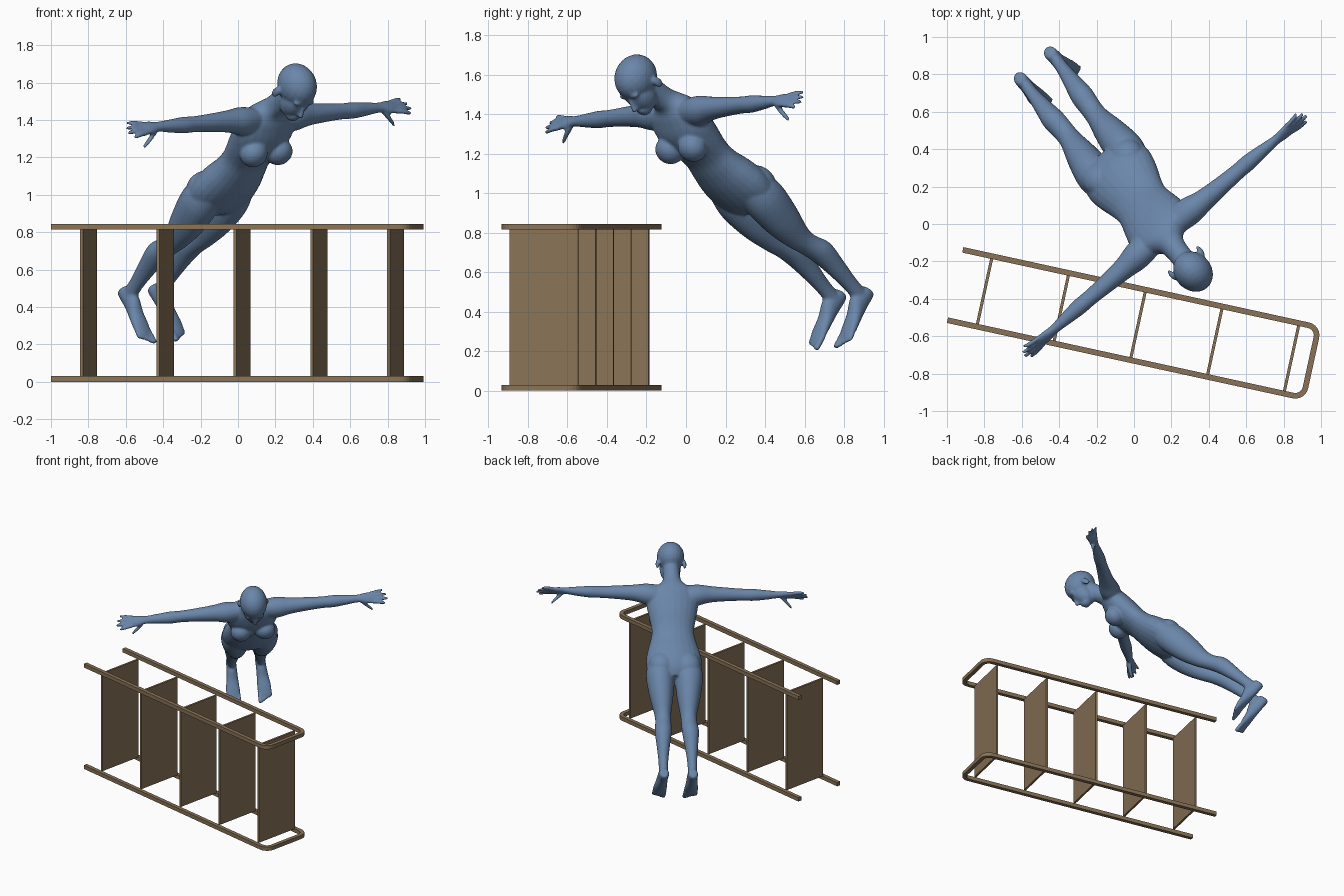
import bpy, bmesh, math
from mathutils import Vector, Matrix

cube = bpy.data.objects.get("Cube")
if cube:
    bpy.data.objects.remove(cube)


def material(name, rgb):
    m = bpy.data.materials.new(name)
    m.use_nodes = True
    m.diffuse_color = (*rgb, 1)
    m.node_tree.nodes["Principled BSDF"].inputs["Base Color"].default_value = (*rgb, 1)
    return m


blue = material("slate blue", (0.145, 0.24, 0.40))
wood = material("brown wood", (0.25, 0.17, 0.095))


def finish(bm, name, mat):
    bmesh.ops.recalc_face_normals(bm, faces=bm.faces)
    me = bpy.data.meshes.new(name)
    bm.to_mesh(me)
    bm.free()
    me.materials.append(mat)
    ob = bpy.data.objects.new(name, me)
    bpy.context.collection.objects.link(ob)
    return ob


# ---------- rack: two U-shaped rails joined by upright boards ----------
TURN = math.radians(-12.3)
LEFT, RIGHT, FRONT, BACK = -0.865, 1.097, -0.73, -0.315
R, W, TOP = 0.07, 0.03, 0.845


def rail(name, z):
    bm = bmesh.new()
    path = [(LEFT, BACK - R, 90)]
    path += [(RIGHT - R, BACK - R, a) for a in range(90, -1, -15)]
    path += [(RIGHT - R, FRONT + R, a) for a in range(0, -91, -15)]
    path += [(LEFT, FRONT + R, -90)]
    pairs = []
    for x, y, a in path:
        n = Vector((math.cos(math.radians(a)), math.sin(math.radians(a)), 0))
        c = Vector((x, y, z))
        pairs.append([bm.verts.new(c + n * r) for r in (R, R - W)])
    for (a, b), (c, d) in zip(pairs, pairs[1:]):
        bm.faces.new((a, b, d, c))
    top = bmesh.ops.extrude_face_region(bm, geom=bm.faces[:])["geom"]
    bmesh.ops.translate(bm, vec=(0, 0, W),
                        verts=[g for g in top if isinstance(g, bmesh.types.BMVert)])
    finish(bm, name, wood).rotation_euler.z = TURN


rail("lower_rail", 0)
rail("upper_rail", TOP - W)

for i in range(5):
    bm = bmesh.new()
    bmesh.ops.create_cube(bm, size=1)
    bmesh.ops.scale(bm, vec=(0.016, BACK - FRONT - 2 * W, TOP - 2 * W), verts=bm.verts)
    bmesh.ops.translate(bm, vec=(-0.704 + 0.42 * i, (BACK + FRONT) / 2, TOP / 2), verts=bm.verts)
    finish(bm, f"board_{i + 1}", wood).rotation_euler.z = TURN


# ---------- figure: overlapping lofts and ellipsoids fused by a remesh ----------
body = bmesh.new()


def smooth_rows(rows, steps=4):
    """Catmull-Rom interpolation between section rows."""
    out = []
    for i in range(len(rows) - 1):
        quad = [rows[max(i - 1, 0)], rows[i], rows[i + 1], rows[min(i + 2, len(rows) - 1)]]
        for s in range(steps):
            t = s / steps
            out.append([b + 0.5 * t * (c - a + t * (2 * a - 5 * b + 4 * c - d
                        + t * (3 * (b - c) + d - a))) for a, b, c, d in zip(*quad)])
    return out + [rows[-1]]


def loft(axis, rows, side=1, n=24):
    """Rows: position on axis, two centre coordinates, two half widths."""
    others = [k for k in range(3) if k != axis]
    rings = []
    for pos, c1, c2, r1, r2 in smooth_rows(rows):
        ring = []
        for k in range(n):
            a = 2 * math.pi * k / n
            p = Vector()
            p[axis] = pos
            p[others[0]] = c1 + r1 * math.cos(a)
            p[others[1]] = c2 + r2 * math.sin(a)
            p.x *= side
            ring.append(body.verts.new(p))
        rings.append(ring)
    for a, b in zip(rings, rings[1:]):
        for k in range(n):
            body.faces.new((a[k], a[k - 1], b[k - 1], b[k]))
    body.faces.new(rings[0])
    body.faces.new(rings[-1])


def ball(c, r, tilt=0):
    m = Matrix.Translation(c) @ Matrix.Rotation(tilt, 4, 'X') @ Matrix.Diagonal((*r, 1))
    bmesh.ops.create_uvsphere(body, u_segments=20, v_segments=12, radius=1, matrix=m)


def digit(axis, points, r, side):
    """A finger or toe through a few points, narrowing at the tip."""
    rows = [(*p, r, r) for p in points[:-1]] + [(*points[-1], r * 0.75, r * 0.75)]
    loft(axis, rows, side, 10)


# torso and neck
loft(2, [(0.73, 0, -0.03, 0.12, 0.08), (0.79, 0, -0.03, 0.19, 0.11),
         (0.87, 0, -0.03, 0.205, 0.12), (0.96, 0, -0.035, 0.19, 0.115),
         (1.05, 0, -0.04, 0.165, 0.10), (1.13, 0, -0.035, 0.155, 0.095),
         (1.24, 0, -0.03, 0.175, 0.11), (1.34, 0, -0.02, 0.19, 0.11),
         (1.42, 0, 0, 0.17, 0.09), (1.47, 0, 0.01, 0.10, 0.07),
         (1.52, 0, 0, 0.065, 0.064), (1.64, 0, -0.02, 0.06, 0.065)])

# head and face
ball((0, -0.03, 1.715), (0.1, 0.122, 0.11))
ball((0, -0.08, 1.64), (0.077, 0.075, 0.10))
ball((0, -0.115, 1.575), (0.043, 0.04, 0.035))
ball((0, -0.155, 1.64), (0.011, 0.018, 0.036), -0.35)
ball((0, -0.165, 1.622), (0.017, 0.018, 0.012))
ball((0, -0.148, 1.588), (0.026, 0.012, 0.011))

for s in (1, -1):
    # brow, eye and ear
    ball((s * 0.035, -0.132, 1.692), (0.035, 0.02, 0.012))
    ball((s * 0.036, -0.128, 1.665), (0.017, 0.017, 0.012))
    ball((s * 0.1, -0.015, 1.65), (0.013, 0.024, 0.036), 0.2)
    # chest and seat
    ball((s * 0.088, -0.125, 1.265), (0.076, 0.068, 0.075))
    ball((s * 0.095, 0.012, 0.83), (0.095, 0.082, 0.10))

    # leg
    loft(2, [(0.88, 0.10, -0.03, 0.085, 0.09), (0.76, 0.105, -0.03, 0.103, 0.112),
             (0.6, 0.10, -0.035, 0.087, 0.10), (0.46, 0.095, -0.035, 0.062, 0.07),
             (0.39, 0.095, -0.022, 0.058, 0.06), (0.3, 0.10, 0.003, 0.062, 0.064),
             (0.18, 0.103, 0.002, 0.048, 0.052), (0.05, 0.106, -0.005, 0.035, 0.041),
             (-0.05, 0.106, -0.012, 0.035, 0.045)], s)
    # foot and toes
    loft(1, [(0.048, 0.106, -0.06, 0.022, 0.025), (0.03, 0.106, -0.05, 0.036, 0.043),
             (-0.05, 0.108, -0.042, 0.038, 0.053), (-0.13, 0.112, -0.06, 0.045, 0.036),
             (-0.2, 0.115, -0.07, 0.052, 0.026), (-0.26, 0.115, -0.08, 0.046, 0.015)], s)
    for i in range(5):
        x = 0.077 + i * 0.02
        length = 0.308 - 0.011 * i
        digit(1, [(-0.22, x, -0.076), (0.01 - length, x, -0.081), (-length, x, -0.083)],
              0.015 if i == 0 else 0.011, s)

    # arm and palm
    loft(0, [(0.10, 0, 1.39, 0.07, 0.08), (0.19, 0, 1.40, 0.075, 0.077),
             (0.28, 0, 1.408, 0.06, 0.06), (0.4, 0, 1.41, 0.049, 0.05),
             (0.52, 0, 1.41, 0.042, 0.044), (0.6, 0, 1.41, 0.044, 0.043),
             (0.7, 0, 1.412, 0.035, 0.033), (0.78, 0, 1.415, 0.029, 0.023),
             (0.84, -0.002, 1.415, 0.041, 0.02), (0.90, -0.002, 1.413, 0.042, 0.015)], s)
    # fingers and thumb
    for i, tip in enumerate((0.975, 0.995, 0.988, 0.96)):
        y = -0.034 + 0.0215 * i
        digit(0, [(0.87, y, 1.414), (0.93, y * 1.3, 1.416), (tip, y * 1.6, 1.408)], 0.0125, s)
    digit(0, [(0.80, -0.018, 1.405), (0.84, -0.048, 1.38), (0.88, -0.073, 1.348)], 0.016, s)

figure = finish(body, "leaning_figure", blue)
remesh = figure.modifiers.new("fuse", 'REMESH')
remesh.mode = 'VOXEL'
remesh.voxel_size = 0.008
remesh.use_smooth_shade = True
soften = figure.modifiers.new("soften", 'SMOOTH')
soften.factor = 0.5
soften.iterations = 4

# lean the standing figure forward
left = Vector((0.759, 0.648, 0.066)).normalized()
up = Vector((0.462, -0.607, 0.647))
up = (up - left * up.dot(left)).normalized()
back = up.cross(left)
lean = Matrix((left, back, up)).transposed().to_4x4()
figure.matrix_world = Matrix.Translation((-0.49, 0.80, 0.50)) @ lean
